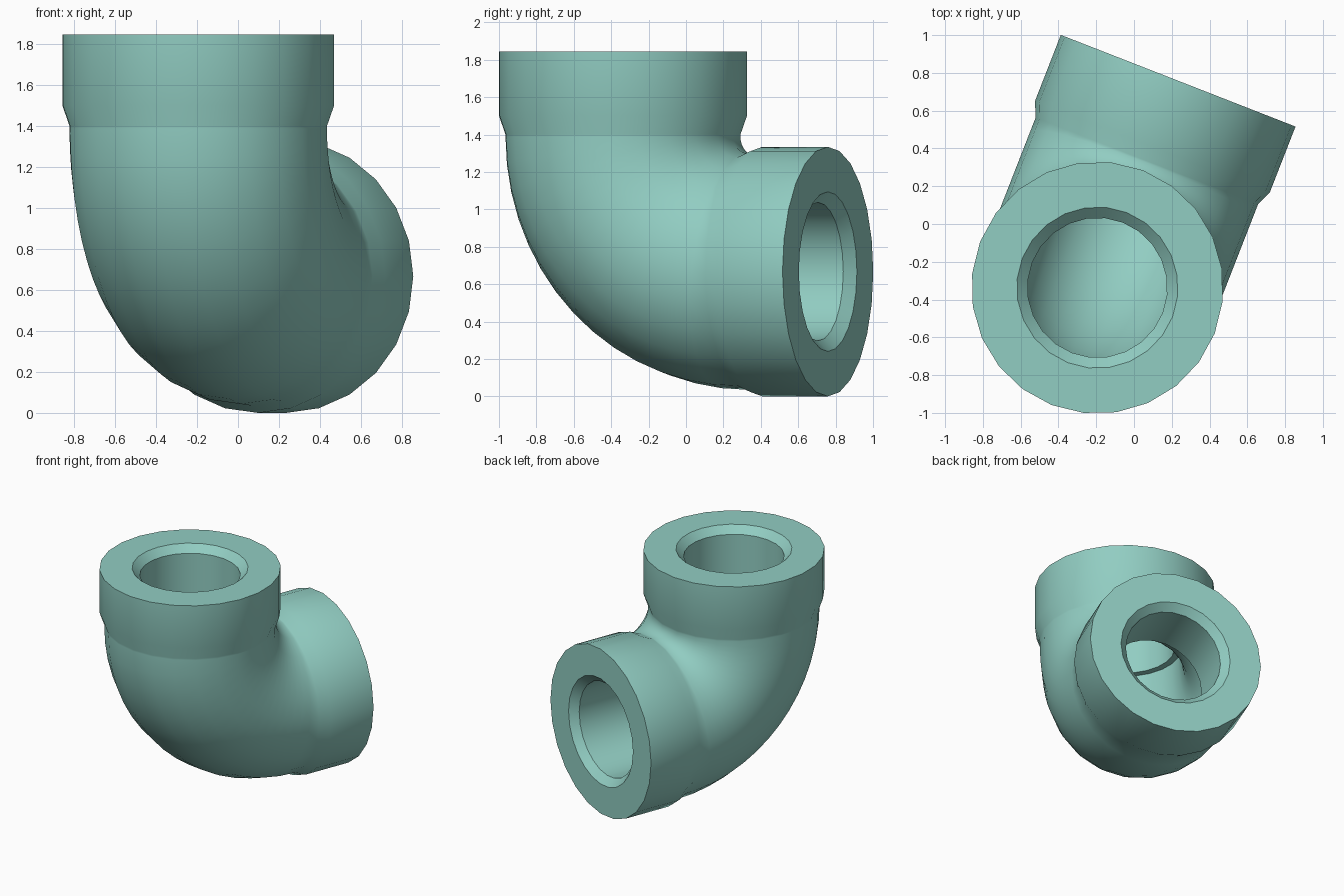
import bpy, bmesh, math
from mathutils import Vector

cube = bpy.data.objects.get("Cube")
if cube:
    bpy.data.objects.remove(cube, do_unlink=True)

SIDES = 24
RADIUS = 0.667                                  # collar radius
CORNER = Vector((-0.194, -0.337, RADIUS))       # where the two pipe axes cross
ALONG = Vector((0.364, 0.932, 0)).normalized()  # direction of the level arm
UP = Vector((0, 0, 1))
SIDE = ALONG.cross(UP)

mat = bpy.data.materials.new("pale_teal")
mat.use_nodes = True
color = (0.285, 0.61, 0.54, 1)
mat.diffuse_color = color
mat.node_tree.nodes["Principled BSDF"].inputs["Base Color"].default_value = color


def upright(dist, r):
    """Ring on the upright arm: centre, outward axis, radius."""
    return CORNER + UP * dist, ALONG, r


def level(dist, r):
    """Ring on the level arm."""
    return CORNER + ALONG * dist, -UP, r


def bend(radius, r, steps):
    """Rings through the quarter bend, from upright to level."""
    pivot = CORNER + (ALONG + UP) * radius
    rings = []
    for i in range(steps + 1):
        a = math.pi / 2 * i / steps
        outward = -ALONG * math.cos(a) - UP * math.sin(a)
        rings.append((pivot + outward * radius, -outward, r))
    return rings


def level_ring(dist, r):
    return CORNER + ALONG * dist, UP, r


# Outer skin: collar, taper, bend, taper, collar
outer = [upright(1.178, RADIUS), upright(0.833, RADIUS), upright(0.733, 0.632)]
outer += bend(0.72, 0.632, 14)
outer += [level_ring(0.80, RADIUS), level_ring(1.176, RADIUS)]

# Inner skin: chamfer, bore, wider bent cavity, bore, chamfer
inner = [upright(1.178, 0.427), upright(1.122, 0.37), upright(0.68, 0.37)]
inner += bend(0.68, 0.42, 12)
inner += [level_ring(0.68, 0.37), level_ring(1.12, 0.37), level_ring(1.176, 0.427)]

# Loft all rings into one closed skin
bm = bmesh.new()
loops = []
for centre, axis, r in outer + inner[::-1]:
    loop = []
    for k in range(SIDES):
        a = math.tau * k / SIDES
        loop.append(bm.verts.new(centre + (axis * math.cos(a) + SIDE * math.sin(a)) * r))
    loops.append(loop)
for i, loop in enumerate(loops):
    nxt = loops[(i + 1) % len(loops)]
    for k in range(SIDES):
        j = (k + 1) % SIDES
        bm.faces.new((loop[k], loop[j], nxt[j], nxt[k]))
bmesh.ops.recalc_face_normals(bm, faces=bm.faces)
if bm.calc_volume(signed=True) < 0:
    bmesh.ops.reverse_faces(bm, faces=bm.faces)

mesh = bpy.data.meshes.new("pipe_elbow")
bm.to_mesh(mesh)
bm.free()
mesh.materials.append(mat)
elbow = bpy.data.objects.new("pipe_elbow", mesh)
bpy.context.collection.objects.link(elbow)

bpy.ops.object.select_all(action='DESELECT')
elbow.select_set(True)
bpy.context.view_layer.objects.active = elbow
bpy.ops.object.shade_smooth_by_angle(angle=math.radians(30))
